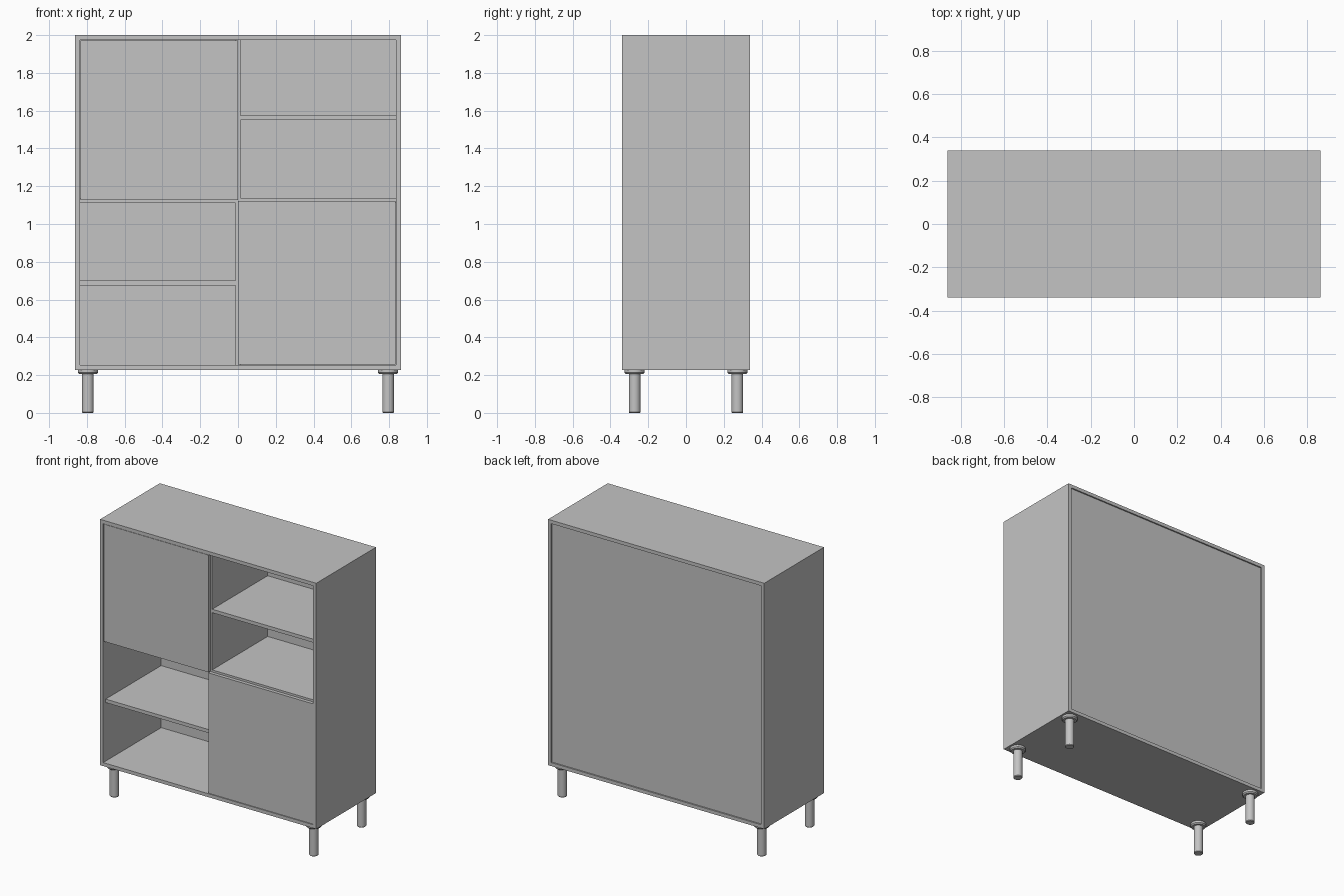
import bpy, bmesh, math

if "Cube" in bpy.data.objects:
    bpy.data.objects.remove(bpy.data.objects["Cube"])

grey = bpy.data.materials.new("painted grey")
grey.diffuse_color = (0.55, 0.55, 0.55, 1)
grey.use_nodes = True
grey.node_tree.nodes["Principled BSDF"].inputs["Base Color"].default_value = grey.diffuse_color


def finish(name, bm):
    mesh = bpy.data.meshes.new(name)
    bmesh.ops.recalc_face_normals(bm, faces=bm.faces)
    bm.to_mesh(mesh)
    bm.free()
    mesh.materials.append(grey)
    obj = bpy.data.objects.new(name, mesh)
    bpy.context.collection.objects.link(obj)
    return obj


def board(name, x, y, z):
    """Flat board from (min, max) ranges on each axis."""
    bm = bmesh.new()
    bmesh.ops.create_cube(bm, size=1)
    for v in bm.verts:
        v.co = [r[0] if c < 0 else r[1] for c, r in zip(v.co, (x, y, z))]
    return finish(name, bm)


def leg(name, cx, cy, profile, sides=32):
    """Turned leg from a (radius, height) profile."""
    bm = bmesh.new()
    rings = [[bm.verts.new((cx + r * math.cos(2 * math.pi * i / sides),
                            cy + r * math.sin(2 * math.pi * i / sides), z))
              for i in range(sides)] for r, z in profile]
    for a, b in zip(rings, rings[1:]):
        for i in range(sides):
            j = (i + 1) % sides
            bm.faces.new((a[i], a[j], b[j], b[i]))
    bm.faces.new(rings[0])
    bm.faces.new(rings[-1])
    obj = finish(name, bm)
    bpy.ops.object.select_all(action='DESELECT')
    bpy.context.view_layer.objects.active = obj
    obj.select_set(True)
    bpy.ops.object.shade_smooth_by_angle(angle=math.radians(30))


W, D, T = 0.862, 0.34, 0.025      # half width, half depth, board thickness
BASE, TOP = 0.228, 2.0
IN = W - T                        # inner half width
BACK = D - 0.02                   # inner face of the back panel
FRONT = -D + 0.028                # front edge of the recessed inner boards
H = T / 2
MID = 1.125

# Outer case
board("top_panel", (-W, W), (-D, D), (TOP - T, TOP))
board("bottom_panel", (-IN, IN), (-D, D), (BASE, BASE + T))
for side, s in (("left", -1), ("right", 1)):
    board(side + "_side_panel", sorted((s * IN, s * W)), (-D, D), (BASE, TOP - T))
board("back_panel", (-IN, IN), (BACK, D - 0.01), (BASE + T, TOP - T))

# Inner dividers
board("middle_board", (-IN, IN), (FRONT, BACK), (MID - H, MID + H))
board("upper_divider", (-H, H), (FRONT, BACK), (MID + H, TOP - T))
board("lower_divider", (-H, H), (FRONT, BACK), (BASE + T, MID - H))

# Open shelves
board("upper_right_shelf", (H, IN), (FRONT, BACK), (1.55, 1.575))
board("lower_left_shelf", (-IN, -H), (FRONT, BACK), (0.675, 0.70))

# Doors set in front of the dividers
G = 0.003
board("upper_left_door", (-IN + G, 0), (-D + 0.002, FRONT - 0.001),
      (MID + 0.002, TOP - T - G))
board("lower_right_door", (0, IN - G), (-D + 0.002, FRONT - 0.001),
      (BASE + T + G, MID - 0.002))

# Legs with mounting flanges
leg_profile = [(0.028, 0), (0.031, 0.004), (0.031, 0.205), (0.046, 0.205),
               (0.053, 0.213), (0.053, BASE)]
for fb, y in (("front", -0.272), ("back", 0.272)):
    for lr, x in (("left", -0.795), ("right", 0.795)):
        leg(f"{fb}_{lr}_leg", x, y, leg_profile)
